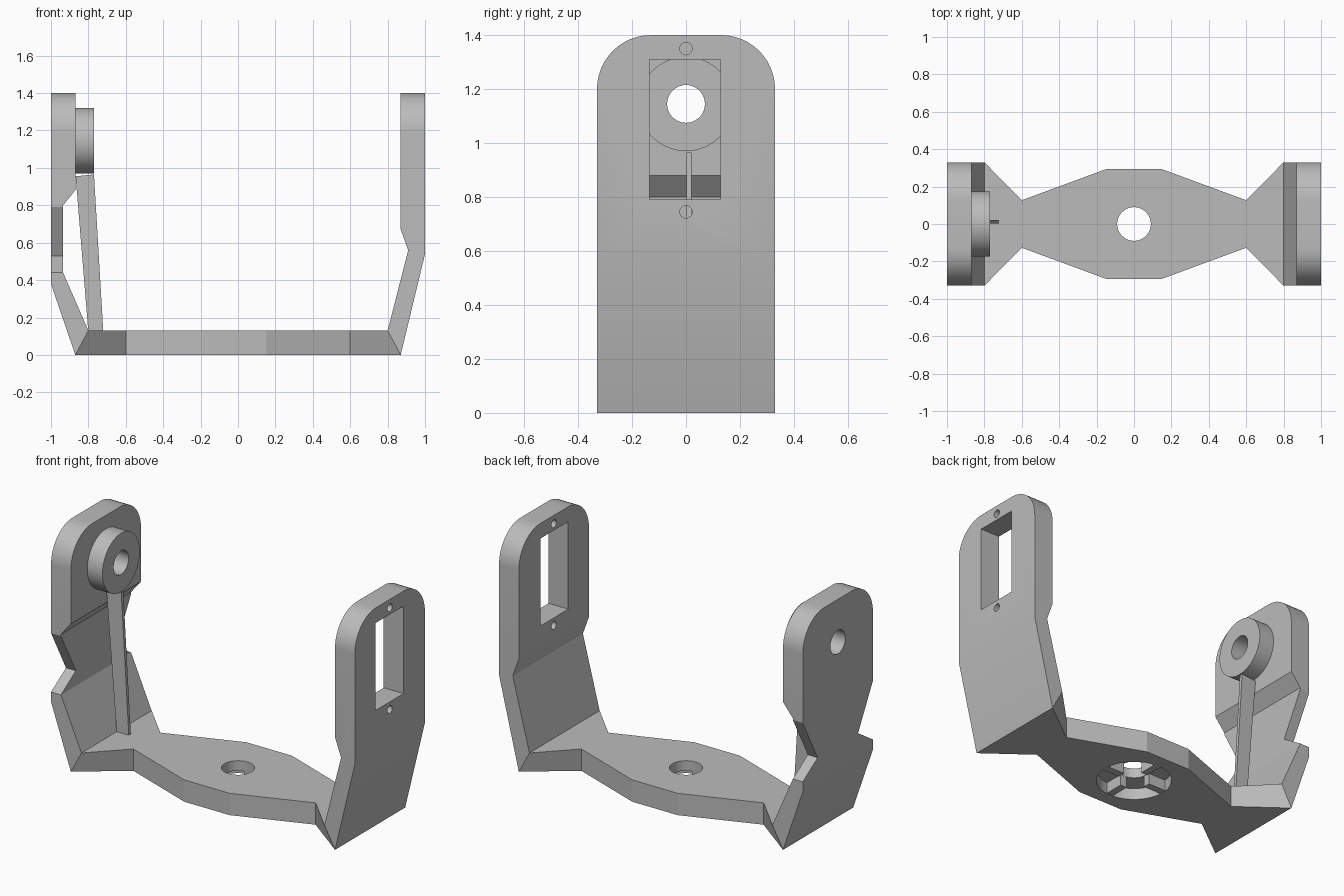
import bpy, bmesh, math
from mathutils import Vector, Matrix

if "Cube" in bpy.data.objects:
    bpy.data.objects.remove(bpy.data.objects["Cube"])

grey = bpy.data.materials.new("plain grey")
grey.use_nodes = True
COLOUR = (0.5, 0.5, 0.5, 1)
grey.diffuse_color = COLOUR
grey.node_tree.nodes["Principled BSDF"].inputs["Base Color"].default_value = COLOUR


def loft(name, lower, upper):
    """Solid between two matching outlines."""
    bm = bmesh.new()
    a = [bm.verts.new(p) for p in lower]
    b = [bm.verts.new(p) for p in upper]
    n = len(a)
    bm.faces.new(a[::-1])
    bm.faces.new(b)
    for i in range(n):
        j = (i + 1) % n
        bm.faces.new((a[i], a[j], b[j], b[i]))
    bmesh.ops.recalc_face_normals(bm, faces=bm.faces)
    mesh = bpy.data.meshes.new(name)
    bm.to_mesh(mesh)
    bm.free()
    mesh.materials.append(grey)
    ob = bpy.data.objects.new(name, mesh)
    bpy.context.collection.objects.link(ob)
    return ob


def prism(name, outline, axis, lo, hi):
    """Extrude a flat outline along one axis."""
    def place(d):
        return [Vector((d, u, v)) if axis == "x" else
                Vector((u, d, v)) if axis == "y" else Vector((u, v, d))
                for u, v in outline]
    return loft(name, place(lo), place(hi))


def circle(u, v, r, n=48):
    return [(u + r * math.cos(math.tau * i / n), v + r * math.sin(math.tau * i / n))
            for i in range(n)]


def rect(u0, u1, v0, v1):
    return [(u0, v0), (u1, v0), (u1, v1), (u0, v1)]


def boolean(ob, tool, operation="DIFFERENCE"):
    mod = ob.modifiers.new("cut", "BOOLEAN")
    mod.operation, mod.solver, mod.object = operation, "EXACT", tool
    bpy.context.view_layer.update()
    graph = bpy.context.evaluated_depsgraph_get()
    mesh = bpy.data.meshes.new_from_object(ob.evaluated_get(graph))
    ob.modifiers.clear()
    ob.data = mesh
    bpy.data.objects.remove(tool)


W, TOP, R = 0.33, 1.4, 0.2


def arm_outline(side_points):
    """Side silhouette of an arm with a rounded top, mirrored across y."""
    half = [(W, -0.1)] + side_points
    for i in range(13):
        t = math.pi / 2 * i / 12
        half.append((W - R + R * math.cos(t), TOP - R + R * math.sin(t)))
    return half + [(-y, z) for y, z in reversed(half)]


# Base plate: narrow necks, flared ends that meet the leaning arms
def plate(z, end):
    quarter = [(end, W), (0.6, 0.127), (0.15, 0.293)]
    half = quarter + [(-x, y) for x, y in reversed(quarter)]
    return [Vector((x, y, z)) for x, y in half + [(x, -y) for x, y in reversed(half)]]


base = loft("base_plate", plate(0, 0.87), plate(0.13, 0.8))
boolean(base, prism("recess_cutter", circle(0, 0, 0.21), "z", -0.1, 0.07))
boolean(base, prism("bore_cutter", circle(0, 0, 0.09), "z", -0.1, 0.3))

# Four ribs inside the recess under the base
for i in range(4):
    rib = prism("recess_rib", rect(0.09, 0.212, -0.022, 0.022), "z", 0.003, 0.072)
    rib.data.transform(Matrix.Rotation(i * math.pi / 2, 4, "Z"))

# Left arm with a rectangular window and two screw holes
left = prism("left_arm", [(0.87, 0), (1, 0.54), (1, TOP), (0.87, TOP),
                          (0.87, 0.67), (0.91, 0.56), (0.8, 0.13)], "y", -0.5, 0.5)
boolean(left, prism("shape", arm_outline([]), "x", 0.5, 1.2), "INTERSECT")
boolean(left, prism("window_cutter", rect(-0.135, 0.128, 0.79, 1.31), "x", 0.5, 1.2))
for z in (0.745, 1.35):
    boolean(left, prism("screw_cutter", circle(0, z, 0.023, 24), "x", 0.5, 1.2))

# Right arm with a notched waist and a pivot hole
right = prism("right_arm", [(-0.87, 0), (-1, 0.38), (-1, TOP), (-0.87, TOP),
                            (-0.87, 0.88), (-0.935, 0.8), (-0.935, 0.44),
                            (-0.8, 0.13)], "y", -0.5, 0.5)
waist = [(W, 0.44), (0.19, 0.53), (W, 0.79)]
boolean(right, prism("shape", arm_outline(waist), "x", -1.2, -0.5), "INTERSECT")
boolean(right, prism("pivot_cutter", circle(0, 1.145, 0.07), "x", -1.2, -0.5))

# Round boss around the pivot hole
boss = prism("pivot_boss", circle(0, 1.145, 0.175, 64), "x", -0.872, -0.77)
boolean(boss, prism("pivot_cutter", circle(0, 1.145, 0.07), "x", -1.2, -0.5))

# Thin leaning strut under the boss
strut = prism("strut", [(-0.8, 0.12), (-0.72, 0.12), (-0.77, 0.965), (-0.868, 0.955)],
              "y", 0.002, 0.021)

# Smooth the round surfaces, keep the edges sharp
for ob in (base, left, right, boss):
    bpy.ops.object.select_all(action="DESELECT")
    ob.select_set(True)
    bpy.context.view_layer.objects.active = ob
    bpy.ops.object.shade_smooth_by_angle(angle=math.radians(20))
